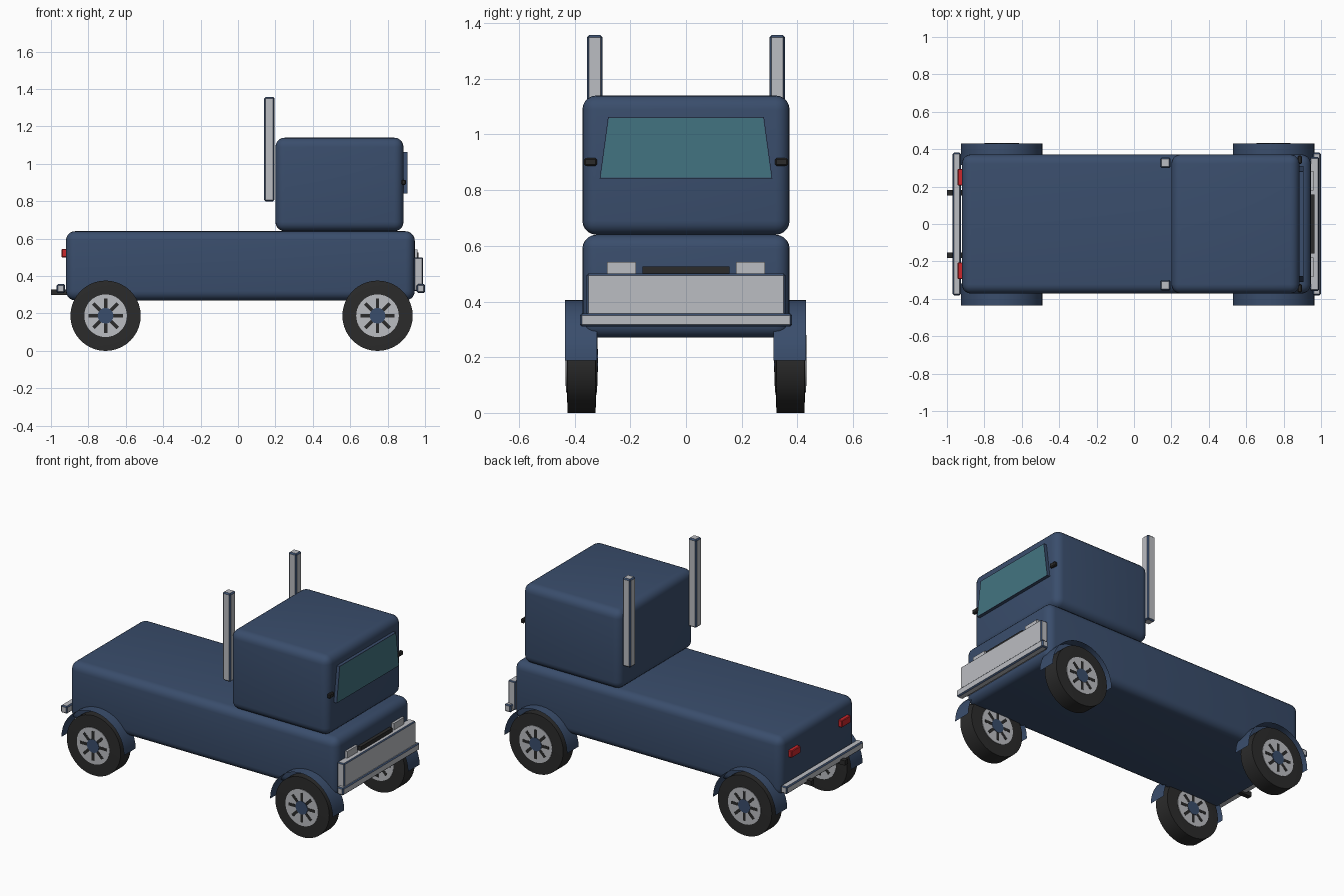
import bpy, bmesh, math
from mathutils import Matrix, Vector

if "Cube" in bpy.data.objects:
    bpy.data.objects.remove(bpy.data.objects["Cube"])


def material(name, rgb):
    m = bpy.data.materials.new(name)
    m.diffuse_color = (*rgb, 1)
    m.use_nodes = True
    m.node_tree.nodes["Principled BSDF"].inputs["Base Color"].default_value = m.diffuse_color
    return m


BLUE = material("navy_blue", (0.042, 0.075, 0.150))
SILVER = material("silver", (0.50, 0.51, 0.54))
BLACK = material("tyre_black", (0.024, 0.024, 0.024))
GLASS = material("teal_glass", (0.055, 0.175, 0.22))
RED = material("lamp_red", (0.60, 0.02, 0.025))


def make(name, bm, mats, smooth=None):
    bmesh.ops.recalc_face_normals(bm, faces=bm.faces[:])
    me = bpy.data.meshes.new(name)
    bm.to_mesh(me)
    bm.free()
    for m in mats:
        me.materials.append(m)
    ob = bpy.data.objects.new(name, me)
    bpy.context.collection.objects.link(ob)
    if smooth:
        bpy.ops.object.select_all(action='DESELECT')
        ob.select_set(True)
        bpy.context.view_layer.objects.active = ob
        bpy.ops.object.shade_smooth_by_angle(angle=math.radians(smooth))
    return ob


def box(name, lo, hi, mats, bevel=0, segments=1, smooth=None):
    """Box between two corners; a second material colours the bevelled edges."""
    lo, hi = Vector(lo), Vector(hi)
    bm = bmesh.new()
    bmesh.ops.create_cube(bm, size=1, matrix=Matrix.Translation((lo + hi) / 2)
                          @ Matrix.Diagonal((*(hi - lo), 1)))
    if bevel:
        bmesh.ops.bevel(bm, geom=bm.edges[:], offset=bevel, segments=segments,
                        profile=0.5, affect='EDGES', material=len(mats) - 1)
    return make(name, bm, mats, smooth)


def lathe(name, profile, centre, mat, steps=40, arc=2 * math.pi, smooth=35):
    """Spin (radius, y) points around a sideways axle through centre."""
    bm = bmesh.new()
    verts = [bm.verts.new((r, y, 0)) for r, y in profile]
    edges = [bm.edges.new(p) for p in zip(verts, verts[1:])]
    bmesh.ops.spin(bm, geom=verts + edges, cent=(0, 0, 0), axis=(0, -1, 0),
                   angle=arc, steps=steps)
    bmesh.ops.remove_doubles(bm, verts=bm.verts[:], dist=1e-5)
    bmesh.ops.translate(bm, verts=bm.verts[:], vec=centre)
    return make(name, bm, [mat], smooth)


# Main rounded volumes
box("chassis_body", (-0.92, -0.372, 0.27), (0.945, 0.372, 0.64), [BLUE], 0.05, 5, 60)
box("cab", (0.20, -0.372, 0.64), (0.885, 0.372, 1.14), [BLUE], 0.05, 5, 60)

# Windscreen: blue trapezoid surround with a glass front face
bm = bmesh.new()
shape = [(-0.31, 0.842), (0.31, 0.842), (0.28, 1.063), (-0.28, 1.063)]
face = bm.faces.new([bm.verts.new((0.88, y, z)) for y, z in shape])
ext = bmesh.ops.extrude_face_region(bm, geom=[face])["geom"]
bmesh.ops.translate(bm, verts=[g for g in ext if isinstance(g, bmesh.types.BMVert)],
                    vec=(0.025, 0, 0))
front = [g for g in ext if isinstance(g, bmesh.types.BMFace)]
bmesh.ops.inset_region(bm, faces=front, thickness=0.005, depth=0)
front[0].material_index = 1
make("windscreen", bm, [BLUE, GLASS])

# Bumpers, with blue trim along their edges
TRIM = [SILVER, BLUE]
box("front_bumper_plate", (0.94, -0.357, 0.32), (0.99, 0.357, 0.50), TRIM, 0.006)
box("front_bumper_bar", (0.955, -0.381, 0.31), (1.0, 0.381, 0.357), TRIM, 0.007)
box("rear_bumper_bar", (-0.97, -0.381, 0.31), (-0.925, 0.381, 0.357), TRIM, 0.007)
box("grille", (0.935, -0.157, 0.40), (0.966, 0.157, 0.525), [BLACK])

# Parts on both sides
for s, side in ((-1, "right"), (1, "left")):
    def pair(name, x, y, z, *args):
        a, b = sorted((s * y[0], s * y[1]))
        return box(f"{side}_{name}", (x[0], a, z[0]), (x[1], b, z[1]), *args)

    pair("exhaust_stack", (0.14, 0.196), (0.30, 0.356), (0.80, 1.357), TRIM, 0.008)
    pair("headlight", (0.935, 0.96), (0.18, 0.283), (0.42, 0.542), [SILVER])
    pair("tail_lamp", (-0.943, -0.91), (0.205, 0.295), (0.50, 0.545), [RED], 0.004)
    pair("tailpipe", (-1.0, -0.90), (0.152, 0.182), (0.298, 0.328), [BLACK])
    pair("marker_stalk", (0.86, 0.89), (0.335, 0.35), (0.893, 0.907), [BLACK])
    pair("marker_lamp", (0.875, 0.897), (0.32, 0.366), (0.887, 0.915), [BLACK], 0.005)

    for x, end in ((-0.708, "rear"), (0.746, "front")):
        name = f"{end}_{side}"
        y0 = s * 0.375
        hub = (x, y0, 0.188)
        # Tyre and rim disc
        lathe(f"{name}_tyre", [(0.0, -0.05), (0.115, -0.053), (0.188, -0.050),
                               (0.188, 0.050), (0.115, 0.053), (0.0, 0.05)],
              hub, BLACK)
        lathe(f"{name}_rim", [(0, -0.056), (0.114, -0.056), (0.114, 0.056), (0, 0.056)],
              hub, SILVER)
        # Eight dark spoke slots crossing the rim on both faces
        bm = bmesh.new()
        for i in range(4):
            bmesh.ops.create_cube(bm, size=1, matrix=Matrix.Translation(hub)
                                  @ Matrix.Rotation(i * math.pi / 4, 4, 'Y')
                                  @ Matrix.Diagonal((0.184, 0.115, 0.018, 1)))
        make(f"{name}_spokes", bm, [BLACK])
        lathe(f"{name}_hub_cap", [(0, -0.0585), (0.042, -0.0585), (0.042, 0.0585),
                                  (0, 0.0585)], hub, BLUE, 16)
        # Thin half-round mudguard over the wheel
        lathe(f"{name}_mudguard", [(0.218, -0.06), (0.218, 0.056)], hub, BLUE,
              20, math.pi)
